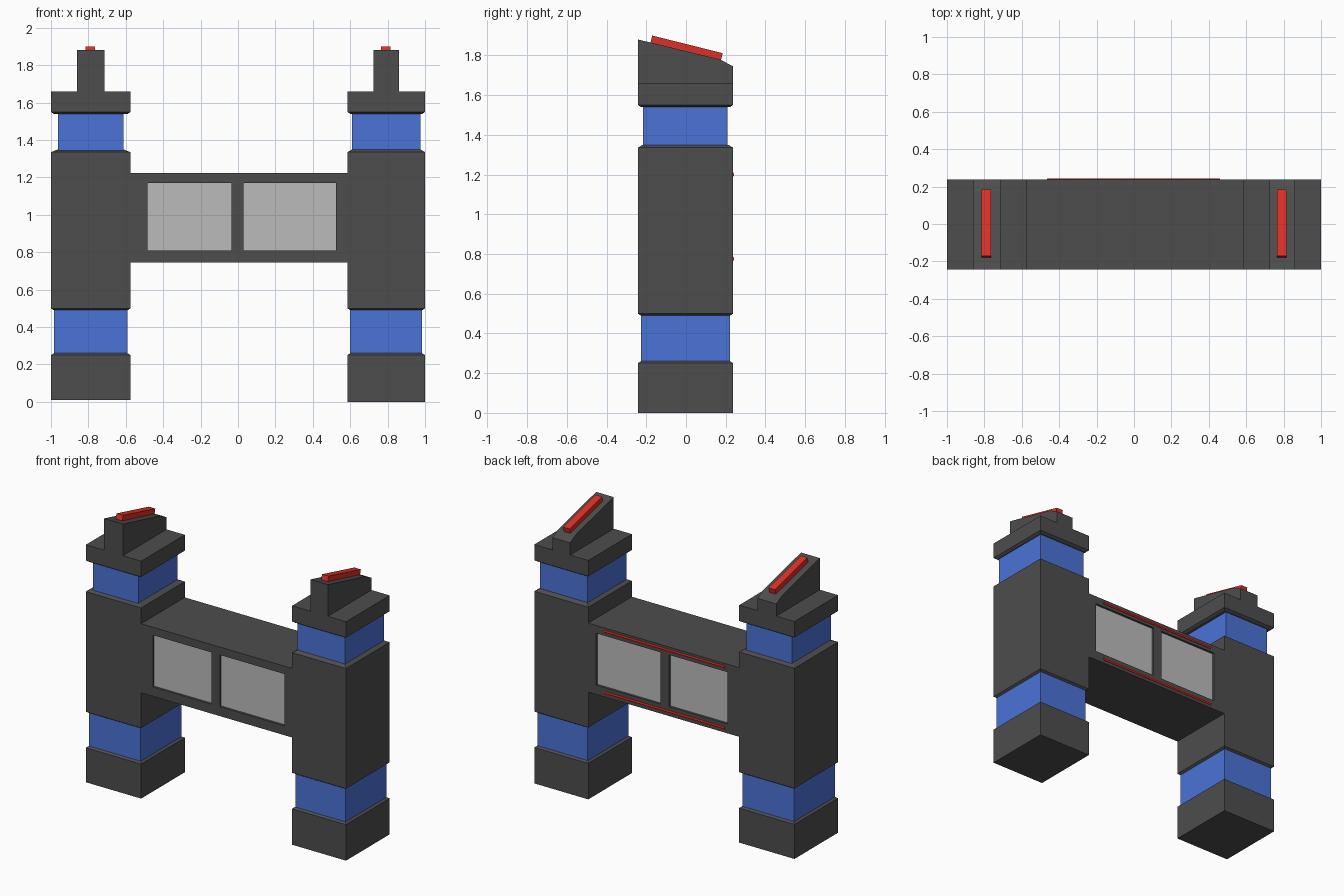
import bpy, bmesh, math

if "Cube" in bpy.data.objects:
    bpy.data.objects.remove(bpy.data.objects["Cube"])

Y0, Y1 = -0.242, 0.237


def material(name, rgb):
    m = bpy.data.materials.new(name)
    m.diffuse_color = (*rgb, 1)
    m.use_nodes = True
    m.node_tree.nodes["Principled BSDF"].inputs["Base Color"].default_value = m.diffuse_color
    return m


DARK = material("dark_grey", (0.075, 0.075, 0.075))
BLUE = material("blue", (0.07, 0.17, 0.68))
RED = material("red", (0.72, 0.03, 0.02))
PANE = material("light_grey", (0.5, 0.5, 0.5))


def finish(name, bm, mat):
    bmesh.ops.recalc_face_normals(bm, faces=bm.faces)
    me = bpy.data.meshes.new(name)
    bm.to_mesh(me)
    bm.free()
    ob = bpy.data.objects.new(name, me)
    bpy.context.collection.objects.link(ob)
    if mat:
        me.materials.append(mat)
    return ob


def stack(name, x0, x1, y0, y1, sections, mat):
    """Rectangular column lofted through (z, inset) sections."""
    bm = bmesh.new()
    rings = []
    for z, i in sections:
        rings.append([bm.verts.new(p) for p in (
            (x0 + i, y0 + i, z), (x1 - i, y0 + i, z),
            (x1 - i, y1 - i, z), (x0 + i, y1 - i, z))])
    for a, b in zip(rings, rings[1:]):
        for k in range(4):
            n = (k + 1) % 4
            bm.faces.new((a[k], a[n], b[n], b[k]))
    bm.faces.new(rings[0])
    bm.faces.new(rings[-1])
    return finish(name, bm, mat)


def box(name, x0, x1, y0, y1, z0, z1, mat):
    return stack(name, x0, x1, y0, y1, [(z0, 0), (z1, 0)], mat)


def extrude_x(name, profile, x0, x1, mat):
    """Side profile of (y, z) points extruded along x."""
    bm = bmesh.new()
    a = [bm.verts.new((x0, y, z)) for y, z in profile]
    b = [bm.verts.new((x1, y, z)) for y, z in profile]
    bm.faces.new(a)
    bm.faces.new(b)
    for k in range(len(a)):
        n = (k + 1) % len(a)
        bm.faces.new((a[k], a[n], b[n], b[k]))
    return finish(name, bm, mat)


# Towers: foot, lower band, body, upper band, cap, sight wedge, red bar
def tower(side, x0, x1, zb, up, wx0, wx1, rx):
    c = 0.015
    stack(side + "_foot", x0, x1, Y0, Y1,
          [(zb, 0), (0.25, 0), (0.26, c)], DARK)
    box(side + "_lower_band", x0 + c, x1 - c, Y0 + c, Y1 - c, 0.255, 0.5, BLUE)
    stack(side + "_body", x0, x1, Y0, Y1,
          [(0.49, c), (0.5, 0), (1.335, 0), (1.35, up)], DARK)
    box(side + "_upper_band", x0 + up, x1 - up, Y0 + 0.025, Y1 - 0.028,
        1.34, 1.55, BLUE)
    stack(side + "_cap", x0, x1, Y0, Y1,
          [(1.54, c), (1.55, 0), (1.66, 0)], DARK)
    extrude_x(side + "_wedge", [(Y0, 1.66), (Y0, 1.88), (0.17, 1.78),
                                (Y1, 1.745), (Y1, 1.66)], wx0, wx1, DARK)
    bar = box(side + "_top_bar", -0.025, 0.025, -0.183, 0.183,
              -0.018, 0.018, RED)
    bar.location = (rx, 0.003, 1.838)
    bar.rotation_euler.x = -math.radians(14)


tower("left", -1, -0.575, 0.01, 0.037, -0.86, -0.715, -0.79)
tower("right", 0.585, 1, 0.0, 0.025, 0.725, 0.86, 0.79)

# Bridge with two recessed panes on front and back
bridge = box("bridge", -0.575, 0.585, Y0, Y1, 0.745, 1.225, DARK)
for side, x0, x1 in (("left", -0.485, -0.035), ("right", 0.03, 0.525)):
    cutter = box(side + "_window_cutter", x0, x1, -0.4, 0.4, 0.81, 1.17, None)
    cutter.hide_render = True
    cutter.hide_viewport = True
    mod = bridge.modifiers.new(side + "_window", 'BOOLEAN')
    mod.object = cutter
    mod.operation = 'DIFFERENCE'
    mod.solver = 'EXACT'
    box(side + "_pane", x0, x1, Y0 + 0.015, Y1 - 0.015, 0.81, 1.17, PANE)

# Red strips along the back of the bridge
for name, z in (("upper_strip", 1.2), ("lower_strip", 0.775)):
    ring = [(0.231 + 0.012 * math.cos(k * math.pi / 4),
             z + 0.012 * math.sin(k * math.pi / 4)) for k in range(8)]
    extrude_x(name, ring, -0.465, 0.46, RED)
